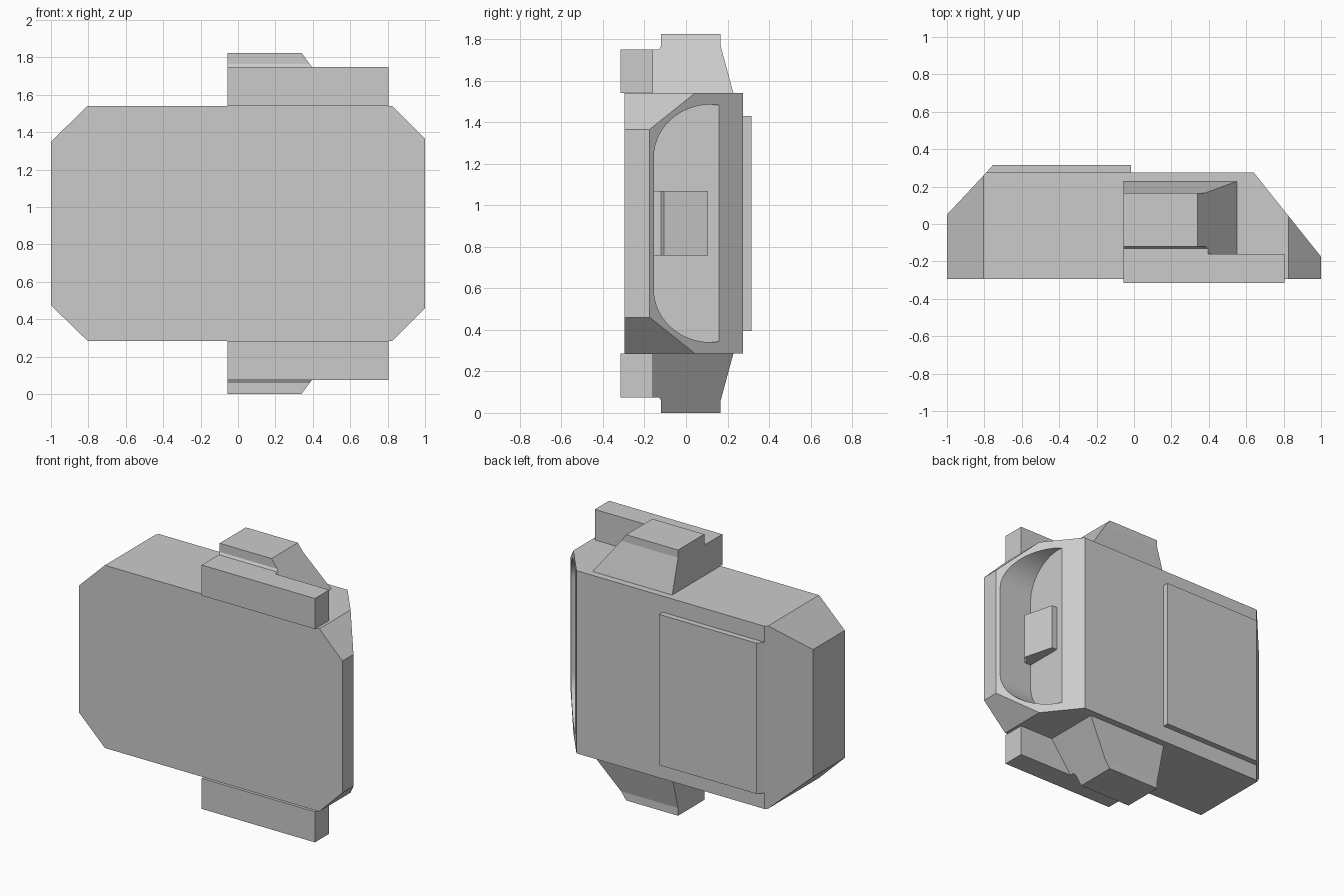
import bpy, bmesh, math
from mathutils import Vector

if "Cube" in bpy.data.objects:
    bpy.data.objects.remove(bpy.data.objects["Cube"])

MID = 0.9125   # height of the symmetry plane; all z below are relative to it
H = 0.6275     # half height of the main body


def prism(name, pts, axis, a, b):
    """Extrude a 2D profile along an axis; b may depend on the profile point."""
    def place(p, d):
        return {'x': (d, p[0], p[1]), 'z': (p[0], p[1], d)}[axis]
    bm = bmesh.new()
    start = [bm.verts.new(place(p, a)) for p in pts]
    end = [bm.verts.new(place(p, b(p) if callable(b) else b)) for p in pts]
    bm.faces.new(start)
    bm.faces.new(end)
    n = len(pts)
    for i in range(n):
        j = (i + 1) % n
        bm.faces.new((start[i], start[j], end[j], end[i]))
    bmesh.ops.recalc_face_normals(bm, faces=bm.faces)
    me = bpy.data.meshes.new(name)
    bm.to_mesh(me)
    bm.free()
    ob = bpy.data.objects.new(name, me)
    bpy.context.collection.objects.link(ob)
    ob.location.z = MID
    return ob


def mirror_z(ob):
    m = ob.modifiers.new("mirror", 'MIRROR')
    m.use_axis = (False, False, True)


# Main body: plan profile, then the four corners sliced off
body = prism("main_body", [(-1, -.295), (1, -.295), (1, -.175), (.64, .275),
                           (-.79, .275), (-1, .05)], 'z', -H, H)
bm = bmesh.new()
bm.from_mesh(body.data)
for side, x_in, z_in in ((-1, .805, .4375), (1, .825, .4525)):
    for s in (-1, 1):
        normal = Vector((side * (H - z_in), 0, s * (1 - x_in)))
        cut = bmesh.ops.bisect_plane(
            bm, geom=bm.verts[:] + bm.edges[:] + bm.faces[:],
            plane_co=(side * x_in, 0, s * H), plane_no=normal, clear_outer=True)
        rim = [e for e in cut['geom_cut'] if isinstance(e, bmesh.types.BMEdge)]
        bmesh.ops.contextual_create(bm, geom=rim)
bmesh.ops.recalc_face_normals(bm, faces=bm.faces)
bm.to_mesh(body.data)
bm.free()

# Recess in the slanted right face, rounded towards the front
N = 14
arc = [(.12 - .275 * math.sin(t), .3175 + .255 * math.cos(t))
       for t in (math.pi / 2 * i / N for i in range(N + 1))]
outline = [(.16, .569)] + arc + [(y, -z) for y, z in reversed(arc)] + [(.16, -.569)]
cutter = prism("recess_cutter", outline, 'x', .73, 1.2)
cutter.hide_render = True
mod = body.modifiers.new("recess", 'BOOLEAN')
mod.operation, mod.solver, mod.object = 'DIFFERENCE', 'EXACT', cutter
bpy.context.view_layer.objects.active = body
body.select_set(True)
bpy.ops.object.modifier_apply(modifier=mod.name)
bpy.data.objects.remove(cutter)
bpy.ops.object.shade_smooth_by_angle(angle=math.radians(20))

# Latch inside the recess
prism("recess_latch", [(.72, .105), (.77, .105), (.825, -.105), (.79, -.12),
                       (.78, -.158), (.72, -.158)], 'z', -.155, .155)

# Raised plate on the back, following the body's left slant
prism("back_plate", [(-.79, .27), (-.79, .275), (-.755, .315),
                     (-.015, .315), (-.015, .27)], 'z', -.5175, .5175)

# Rails and sloped blocks on top and bottom
rail = prism("side_rail", [(-.315, H), (-.16, H), (-.16, .8375), (-.315, .8375)],
             'x', -.055, .805)
block = prism("sloped_block", [(-.16, H), (-.16, .8375), (-.13, .8375), (-.12, .853),
                               (-.12, .9125), (.165, .9125), (.165, .86), (.228, H)],
              'x', -.055, lambda p: .55 - .74 * (p[1] - H))
for ob in (rail, block):
    mirror_z(ob)
